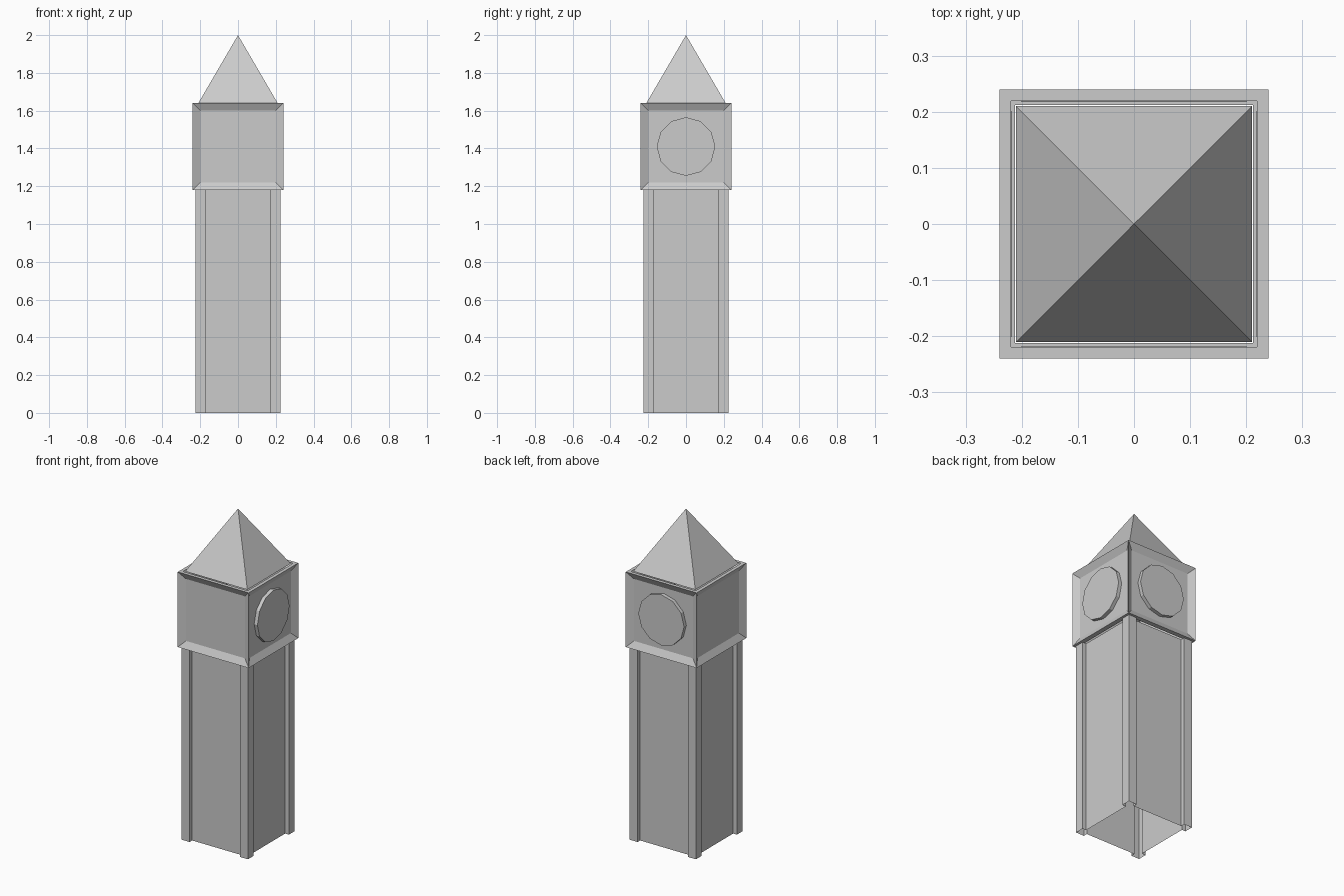
import bpy, bmesh, math
from mathutils import Matrix

if "Cube" in bpy.data.objects:
    bpy.data.objects.remove(bpy.data.objects["Cube"])


def finish(name, bm):
    bmesh.ops.recalc_face_normals(bm, faces=bm.faces[:])
    mesh = bpy.data.meshes.new(name)
    bm.to_mesh(mesh)
    bm.free()
    obj = bpy.data.objects.new(name, mesh)
    bpy.context.collection.objects.link(obj)
    return obj


# Shaft: corner posts and recessed walls, open underneath
bm = bmesh.new()
corner = [(0.20, 0.17), (0.225, 0.17), (0.225, 0.225), (0.17, 0.225), (0.17, 0.20)]
ring = []
for i in range(4):
    turn = Matrix.Rotation(i * math.pi / 2, 3, 'Z')
    ring += [bm.verts.new(turn @ Matrix.Identity(3).col[0] * x + turn @ Matrix.Identity(3).col[1] * y)
             for x, y in corner]
edges = [bm.edges.new((ring[i], ring[(i + 1) % len(ring)])) for i in range(len(ring))]
up = bmesh.ops.extrude_edge_only(bm, edges=edges)["geom"]
bmesh.ops.translate(bm, vec=(0, 0, 1.18),
                    verts=[g for g in up if isinstance(g, bmesh.types.BMVert)])
finish("tower_shaft", bm)

# Clock housing: box with a framed recess on each side, rims above and below
bm = bmesh.new()
bmesh.ops.create_cube(bm, size=1, matrix=Matrix.Translation((0, 0, 1.41))
                      @ Matrix.Diagonal((0.48, 0.48, 0.46, 1)))
bm.normal_update()
sides = [f for f in bm.faces if abs(f.normal.z) < 0.5]
top = [f for f in bm.faces if f.normal.z > 0.5]
bottom = [f for f in bm.faces if f.normal.z < -0.5]
bmesh.ops.inset_individual(bm, faces=sides, thickness=0.057, depth=-0.022)
bmesh.ops.inset_individual(bm, faces=top, thickness=0.03)
bmesh.ops.inset_individual(bm, faces=bottom, thickness=0.04)
bmesh.ops.delete(bm, geom=top + bottom, context='FACES_ONLY')
finish("clock_housing", bm)

# Pyramid roof
bm = bmesh.new()
base = [bm.verts.new((x, y, 1.64)) for x, y in
        ((-0.21, -0.21), (0.21, -0.21), (0.21, 0.21), (-0.21, 0.21))]
apex = bm.verts.new((0, 0, 2))
for i in range(4):
    bm.faces.new((base[i], base[(i + 1) % 4], apex))
finish("roof", bm)

# Clock dials on the right and back only
for name, angle in (("right_dial", 0), ("back_dial", math.pi / 2)):
    bm = bmesh.new()
    place = (Matrix.Rotation(angle, 4, 'Z') @ Matrix.Translation((0.229, 0, 1.41))
             @ Matrix.Rotation(math.pi / 2, 4, 'Y'))
    bmesh.ops.create_cone(bm, cap_ends=True, segments=12, radius1=0.155, radius2=0.155,
                          depth=0.022, matrix=place)
    finish(name, bm)
